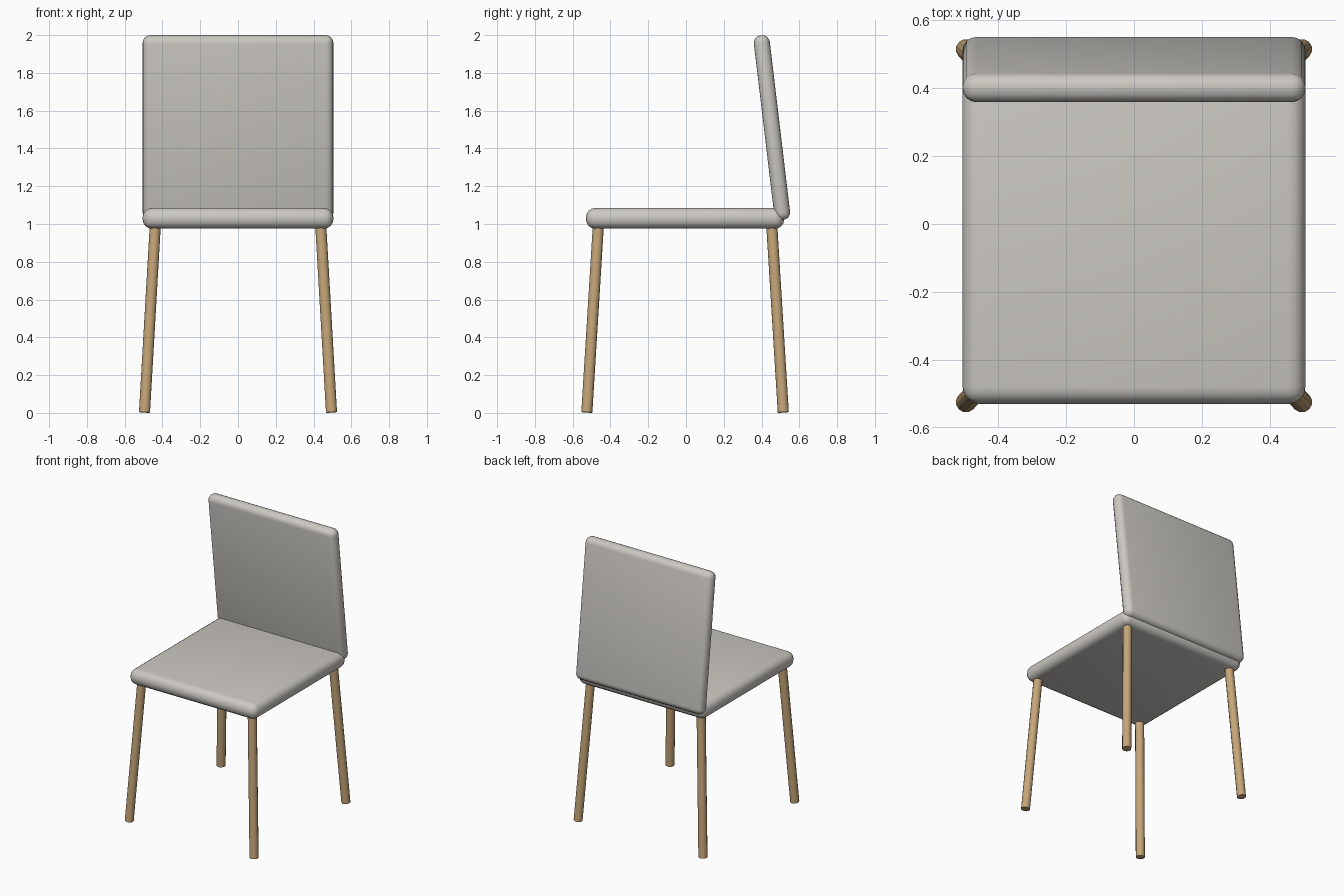
import bpy
import bmesh
from math import radians
from mathutils import Vector

cube = bpy.data.objects.get("Cube")
if cube:
    bpy.data.objects.remove(cube, do_unlink=True)


def make_material(name, rgb):
    mat = bpy.data.materials.new(name)
    mat.use_nodes = True
    color = (*rgb, 1.0)
    mat.diffuse_color = color
    mat.node_tree.nodes["Principled BSDF"].inputs["Base Color"].default_value = color
    return mat


fabric = make_material("warm_grey_fabric", (0.60, 0.58, 0.54))
wood = make_material("light_wood", (0.56, 0.38, 0.19))


def add_object(name, bm, mat):
    mesh = bpy.data.meshes.new(name)
    bm.to_mesh(mesh)
    bm.free()
    mesh.materials.append(mat)
    obj = bpy.data.objects.new(name, mesh)
    bpy.context.collection.objects.link(obj)
    return obj


def smooth(obj, angle):
    bpy.ops.object.select_all(action="DESELECT")
    obj.select_set(True)
    bpy.context.view_layer.objects.active = obj
    bpy.ops.object.shade_smooth_by_angle(angle=radians(angle))


def cushion(name, size, location, radius, tilt=0.0):
    """Padded slab with rounded edges."""
    bm = bmesh.new()
    bmesh.ops.create_cube(bm, size=1)
    bmesh.ops.scale(bm, vec=size, verts=bm.verts)
    bmesh.ops.bevel(bm, geom=bm.edges[:], offset=radius, segments=4,
                    profile=0.5, affect="EDGES")
    obj = add_object(name, bm, fabric)
    obj.location = location
    obj.rotation_euler.x = radians(tilt)
    smooth(obj, 60)
    return obj


def leg(name, foot, top, radius):
    """Round stick running from foot to top, ends square to its axis."""
    axis = Vector(top) - Vector(foot)
    bm = bmesh.new()
    bmesh.ops.create_cone(bm, cap_ends=True, segments=12, radius1=radius,
                          radius2=radius, depth=axis.length)
    obj = add_object(name, bm, wood)
    obj.location = (Vector(foot) + Vector(top)) / 2
    obj.rotation_mode = "QUATERNION"
    obj.rotation_quaternion = axis.to_track_quat("Z", "Y")
    smooth(obj, 40)
    return obj


# Padded seat and leaning backrest
cushion("seat", (1.01, 1.05, 0.11), (0, -0.005, 1.03), 0.05)
cushion("backrest", (1.01, 0.085, 0.985), (0, 0.455, 1.51), 0.04, tilt=6.8)

# Four splayed legs
for side, sx in (("left", 1), ("right", -1)):
    for end, sy in (("front", -1), ("back", 1)):
        leg(f"{end}_{side}_leg",
            (sx * 0.495, sy * 0.52 - 0.005, 0.003),
            (sx * 0.437, sy * 0.458 - 0.005, 1.01), 0.03)
